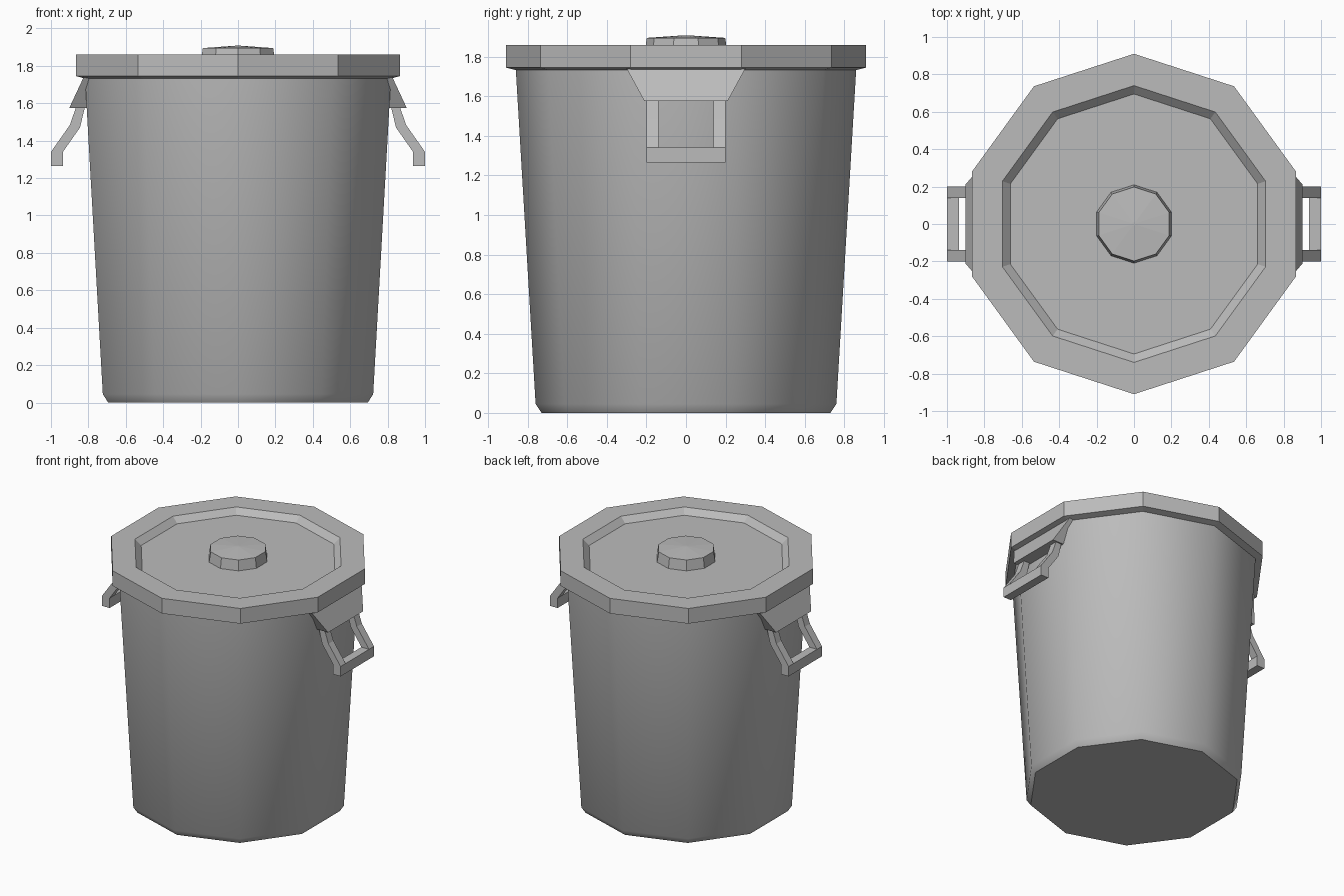
import bpy, bmesh, math

cube = bpy.data.objects.get("Cube")
if cube:
    bpy.data.objects.remove(cube)

SIDES = 10
gray = bpy.data.materials.new("plain gray")
gray.use_nodes = True
COLOR = (0.5, 0.5, 0.5, 1)
gray.diffuse_color = COLOR
gray.node_tree.nodes["Principled BSDF"].inputs["Base Color"].default_value = COLOR


def finish(name, bm):
    bmesh.ops.recalc_face_normals(bm, faces=bm.faces)
    mesh = bpy.data.meshes.new(name)
    bm.to_mesh(mesh)
    bm.free()
    mesh.materials.append(gray)
    obj = bpy.data.objects.new(name, mesh)
    bpy.context.collection.objects.link(obj)
    return obj


def lathe(name, profile):
    """Ten-sided solid from (radius, height) points, capped at both ends."""
    bm = bmesh.new()
    rings = []
    for r, z in profile:
        angles = [math.pi / 2 + math.tau * i / SIDES for i in range(SIDES)]
        rings.append([bm.verts.new((r * math.cos(a), r * math.sin(a), z)) for a in angles])
    for low, high in zip(rings, rings[1:]):
        for i in range(SIDES):
            j = (i + 1) % SIDES
            bm.faces.new((low[i], low[j], high[j], high[i]))
    bm.faces.new(rings[0])
    bm.faces.new(rings[-1])
    return finish(name, bm)


def loft(bm, start, end):
    """Solid between two matching outlines."""
    a = [bm.verts.new(p) for p in start]
    b = [bm.verts.new(p) for p in end]
    bm.faces.new(a)
    bm.faces.new(b)
    for i in range(len(a)):
        j = (i + 1) % len(a)
        bm.faces.new((a[i], a[j], b[j], b[i]))


def prism(bm, outline, y0, y1, side):
    loft(bm, [(side * x, y0, z) for x, z in outline], [(side * x, y1, z) for x, z in outline])


# Tapered bin body with a bevelled foot, softly shaded around
body = lathe("bin_body", [(0.73, 0), (0.76, 0.045), (0.86, 1.735)])
bpy.context.view_layer.objects.active = body
body.select_set(True)
bpy.ops.object.shade_smooth_by_angle(angle=math.radians(42))
body.select_set(False)

# Lid with raised rim and recessed centre
lathe("lid", [(0.85, 1.73), (0.91, 1.745), (0.91, 1.86), (0.74, 1.86), (0.695, 1.818)])

# Knob with a slightly domed top
lathe("lid_knob", [(0.21, 1.815), (0.198, 1.895), (0.01, 1.908)])

# Bent grip outline in x and z; its last four points bound the crossbar
outer = [(0.866, 1.58), (0.898, 1.485), (1.0, 1.34), (1.0, 1.265)]
inner = [(0.936, 1.265), (0.936, 1.34), (0.845, 1.47), (0.818, 1.58)]

for side, label in ((1, "left"), (-1, "right")):
    # Flared bracket tucked under the lid
    bm = bmesh.new()
    loft(bm,
         [(side * x, y, 1.74) for x, y in ((0.78, -0.3), (0.825, -0.3), (0.825, 0.3), (0.78, 0.3))],
         [(side * x, y, 1.575) for x, y in ((0.78, -0.21), (0.902, -0.21), (0.902, 0.21), (0.78, 0.21))])
    finish(label + "_bracket", bm)

    # Grip: two bent legs joined by a crossbar
    bm = bmesh.new()
    for y0, y1 in ((-0.2, -0.14), (0.14, 0.2)):
        prism(bm, outer + inner, y0, y1, side)
    prism(bm, outer[2:] + inner[:2], -0.14, 0.14, side)
    finish(label + "_handle", bm)
